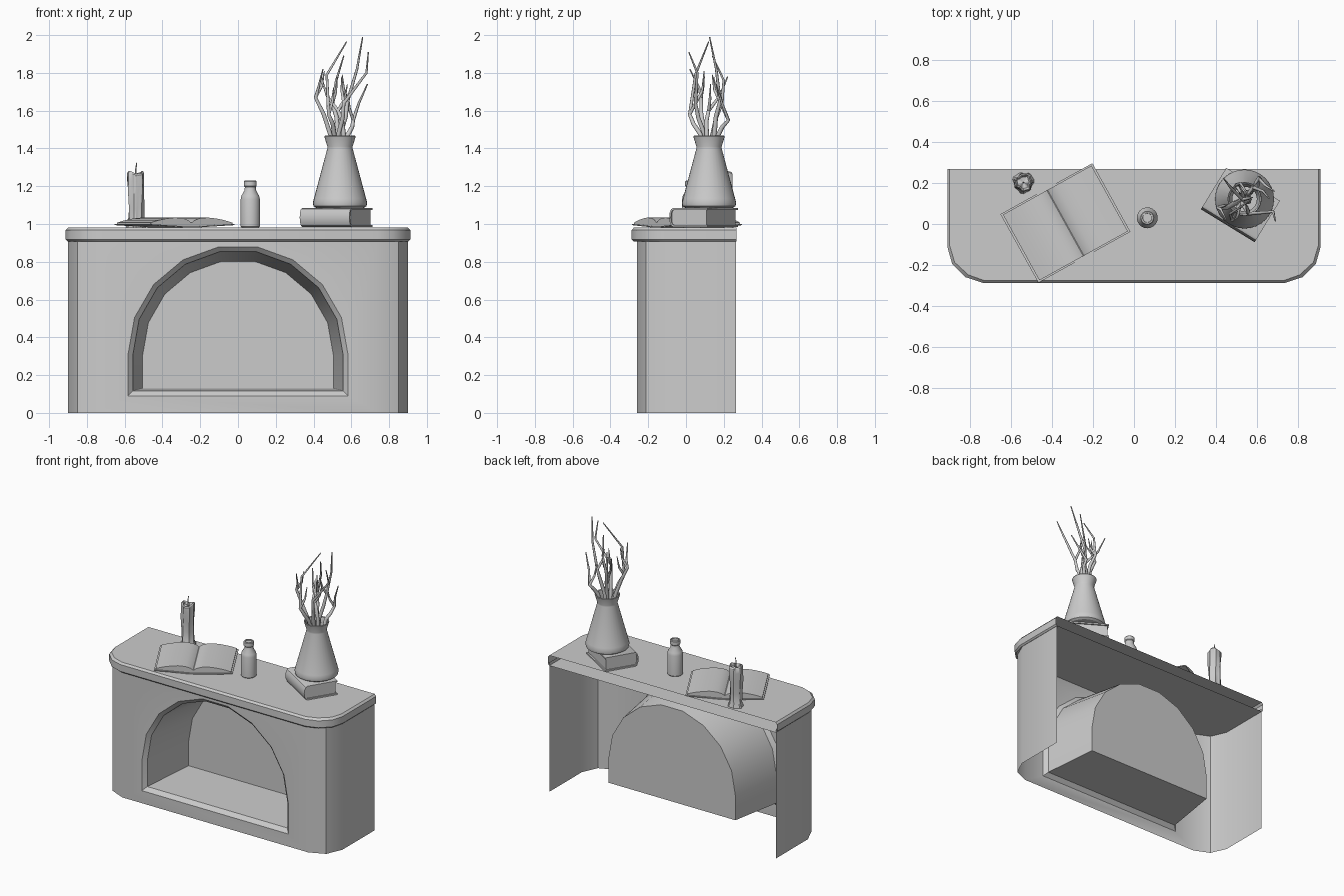
import bpy, bmesh
from math import sin, cos, pi, radians
from mathutils import Vector

if "Cube" in bpy.data.objects:
    bpy.data.objects.remove(bpy.data.objects["Cube"])


def finish(name, bm, loc=(0, 0, 0), rot=0, angle=30, normals=True):
    if normals:
        bmesh.ops.recalc_face_normals(bm, faces=bm.faces)
    me = bpy.data.meshes.new(name)
    bm.to_mesh(me)
    bm.free()
    ob = bpy.data.objects.new(name, me)
    bpy.context.collection.objects.link(ob)
    ob.location = loc
    ob.rotation_euler.z = radians(rot)
    bpy.ops.object.select_all(action='DESELECT')
    ob.select_set(True)
    bpy.context.view_layer.objects.active = ob
    bpy.ops.object.shade_smooth_by_angle(angle=radians(angle))
    return ob


def bridge(bm, a, b, closed=True):
    n = len(a)
    for i in range(n if closed else n - 1):
        j = (i + 1) % n
        bm.faces.new((a[i], a[j], b[j], b[i]))


def lathe(name, profile, loc, sides=24, warp=None):
    """Revolve (radius, z) pairs; the ends are capped."""
    bm = bmesh.new()
    rings = []
    for r, z in profile:
        ring = []
        for i in range(sides):
            a = 2 * pi * i / sides
            rr, zz = warp(r, z, a) if warp else (r, z)
            ring.append(bm.verts.new((rr * cos(a), rr * sin(a), zz)))
        rings.append(ring)
    for a, b in zip(rings, rings[1:]):
        bridge(bm, a, b)
    bm.faces.new(rings[0])
    bm.faces.new(rings[-1])
    return finish(name, bm, loc)


def prism(name, outline, depth, loc, rot):
    """Outline in local xz, extruded symmetrically along local y."""
    bm = bmesh.new()
    a, b = ([bm.verts.new((x, s * depth / 2, z)) for x, z in outline] for s in (-1, 1))
    bridge(bm, a, b)
    bm.faces.new(a)
    bm.faces.new(b)
    return finish(name, bm, loc, rot)


def mirror_path(half):
    return half + [(-x, y) for x, y in reversed(half)]


# Surround: curved shell, open at the back, with an arched niche
H, FRONT = 0.93, -0.26
bm = bmesh.new()
path = mirror_path([(0.9, 0.265), (0.9, -0.1), (0.85, -0.212), (0.74, FRONT)])
low = [bm.verts.new((x, y, 0)) for x, y in path]
top = [bm.verts.new((x, y, H)) for x, y in path]
bridge(bm, low[:4], top[:4], False)
bridge(bm, low[4:], top[4:], False)


def arch(r, bottom, y):
    pts = [(r, bottom)] + [(r * cos(radians(20 * i)), 0.305 + r * sin(radians(20 * i)))
                           for i in range(10)] + [(-r, bottom)]
    return [bm.verts.new((x, y, z)) for x, z in pts]


outer, lip, back = arch(0.583, 0.09, FRONT), arch(0.557, 0.117, -0.235), arch(0.505, 0.13, 0.16)
frame = [low[3], low[4], top[4], top[3]]
edges = []
for loop in (frame, outer):
    for i, v in enumerate(loop):
        w = loop[(i + 1) % len(loop)]
        edges.append(bm.edges.get((v, w)) or bm.edges.new((v, w)))
bmesh.ops.triangle_fill(bm, use_beauty=True, use_dissolve=False, edges=edges, normal=(0, -1, 0))
bridge(bm, outer, lip)
bridge(bm, lip, back)
bm.faces.new(back)
finish("fireplace_surround", bm)

# Mantel shelf: rounded front corners, chamfered rims, open back
bm = bmesh.new()
shelf = [(0.912, 0.268), (0.912, -0.11), (0.888, -0.195), (0.822, -0.26), (0.737, -0.288)]
loops = []
for inset, z in ((0.01, 0.908), (0, 0.918), (0, 0.967), (0.012, 0.981)):
    pts = [(x - inset * (1 if i < 4 else 0.4), y + inset * min(i, 3) / 3)
           for i, (x, y) in enumerate(shelf)]
    loops.append([bm.verts.new((x, y, z)) for x, y in mirror_path(pts)])
for a, b in zip(loops, loops[1:]):
    bridge(bm, a, b, False)
bm.faces.new(loops[0])
bm.faces.new(loops[-1])
finish("mantel_shelf", bm)


# Candle with dripping wax and a wick
def drip(r, z, a):
    k = max(0, min(1, (z - 0.005) / 0.26))
    wave = 0.004 * sin(3 * a + 5 * k) + 0.003 * sin(7 * a + 1)
    return r + wave * min(1, r / 0.04), z + (0.008 * sin(2 * a + 1) * k if z > 0.2 else 0)


lathe("candle", [(0.05, 0), (0.049, 0.008), (0.041, 0.025), (0.039, 0.1), (0.041, 0.18),
                 (0.044, 0.25), (0.043, 0.285), (0.037, 0.293), (0.028, 0.272), (0.004, 0.268)],
      (-0.54, 0.203, 0.981), warp=drip)


def twig(name, pts, radius, taper=0.25, sides=2):
    cu = bpy.data.curves.new(name, 'CURVE')
    cu.dimensions = '3D'
    cu.bevel_depth = radius
    cu.bevel_resolution = sides
    cu.use_fill_caps = True
    sp = cu.splines.new('POLY')
    sp.points.add(len(pts) - 1)
    for i, (p, c) in enumerate(zip(sp.points, pts)):
        p.co = (*c, 1)
        p.radius = 1 + (taper - 1) * (i / (len(pts) - 1)) ** 2
    bpy.context.collection.objects.link(bpy.data.objects.new(name, cu))


twig("wick", [(-0.54, 0.203, 1.24), (-0.541, 0.203, 1.29), (-0.536, 0.203, 1.325)], 0.004, 0.6)

# Small bottle with cap
lathe("bottle", [(0.045, 0), (0.051, 0.006), (0.051, 0.15), (0.047, 0.168), (0.03, 0.198),
                 (0.029, 0.215)], (0.065, 0.03, 0.981))
lathe("bottle_cap", [(0.03, 0.215), (0.034, 0.22), (0.034, 0.245), (0.03, 0.249),
                     (0.023, 0.249), (0.022, 0.242)], (0.065, 0.03, 0.981))

# Closed book: rounded spine cover (profile across the book) and pages
BOOK, TURN = (0.52, 0.093, 0.985), 58.5
T = 0.1
outer_c = [(0.118, 0), (-0.095, 0)] + \
          [(-0.095 - 0.024 * sin(pi * i / 6), T / 2 - T / 2 * cos(pi * i / 6)) for i in range(1, 6)] + \
          [(-0.095, T), (0.118, T)]
inner_c = [(0.118, T - 0.01), (-0.093, T - 0.01)] + \
          [(-0.093 - 0.017 * sin(pi * i / 6), T / 2 + (T / 2 - 0.01) * cos(pi * i / 6)) for i in range(1, 6)] + \
          [(-0.093, 0.01), (0.118, 0.01)]
prism("closed_book_cover", outer_c + inner_c, 0.308, BOOK, TURN)
prism("closed_book_pages", [(-0.108, 0.01), (0.108, 0.01), (0.108, T - 0.01), (-0.108, T - 0.01)],
      0.292, BOOK, TURN)

# Open book: bent cover with a curved page block on each side
OPEN = (-0.335, 0.005, 0.981)
under = [(0.257, 0.013), (0.13, 0.006), (0.03, 0.0)]
over = [(0.257, 0.018), (0.13, 0.012), (0.03, 0.006)]
prism("open_book_cover", mirror_path(under) + list(reversed(mirror_path(over))), 0.383, OPEN, 29)
page_top = [(0.247, 0.026), (0.2, 0.039), (0.15, 0.048), (0.1, 0.053), (0.05, 0.049), (0.018, 0.038)]
page_low = [(0.247, 0.018), (0.13, 0.012), (0.03, 0.006)]
prism("open_book_pages", mirror_path(page_top + [(0.002, 0.026)]) +
      list(reversed(mirror_path(page_low))), 0.367, OPEN, 29)

# Vase, hollow at the neck
VX, VY = 0.54, 0.122
lathe("vase", [(0.125, 1.085), (0.14, 1.094), (0.144, 1.112), (0.138, 1.135), (0.067, 1.4),
               (0.067, 1.41), (0.083, 1.463), (0.08, 1.468), (0.074, 1.463), (0.06, 1.41),
               (0.1, 1.2)], (VX, VY, 0), sides=32)

# Branches: (rim, bulge, upper bend, tip), each with a short side shoot
branches = [
    [(0.49, 0.10, 1.47), (0.41, 0.08, 1.67), (0.425, 0.07, 1.72), (0.45, 0.02, 1.82)],
    [(0.51, 0.08, 1.47), (0.48, 0.02, 1.58), (0.47, 0.05, 1.79), (0.575, 0.12, 1.965)],
    [(0.54, 0.15, 1.47), (0.58, 0.18, 1.65), (0.63, 0.16, 1.82), (0.66, 0.125, 1.99)],
    [(0.58, 0.17, 1.47), (0.61, 0.225, 1.55), (0.64, 0.19, 1.64), (0.685, 0.16, 1.74)],
    [(0.53, 0.10, 1.47), (0.56, 0.05, 1.64), (0.68, 0.06, 1.8), (0.69, 0.015, 1.91)],
    [(0.53, 0.14, 1.47), (0.5, 0.19, 1.64), (0.52, 0.2, 1.76), (0.56, 0.14, 1.89)],
    [(0.56, 0.11, 1.47), (0.53, 0.12, 1.6), (0.47, 0.18, 1.68), (0.44, 0.22, 1.78)],
]
for i, pts in enumerate(branches):
    p = [Vector(c) for c in pts]
    root = Vector((VX, VY, 1.22)).lerp(p[0], 0.25)
    root.z = 1.22
    mid = p[0].lerp(p[1], 0.55) + Vector((0.008, -0.008, 0))
    twig(f"branch_{i + 1}", [root, p[0], mid, p[1], p[2], p[3]], 0.013)
    side = Vector((VX, VY, p[1].z)) - p[1]
    side = side.normalized() * 0.05 if side.length > 0 else side
    twig(f"branch_shoot_{i + 1}", [p[1], p[1] + side * 0.7 + Vector((0, 0, 0.06)),
                                   p[1] + side + Vector((0, 0, 0.14))], 0.009)
